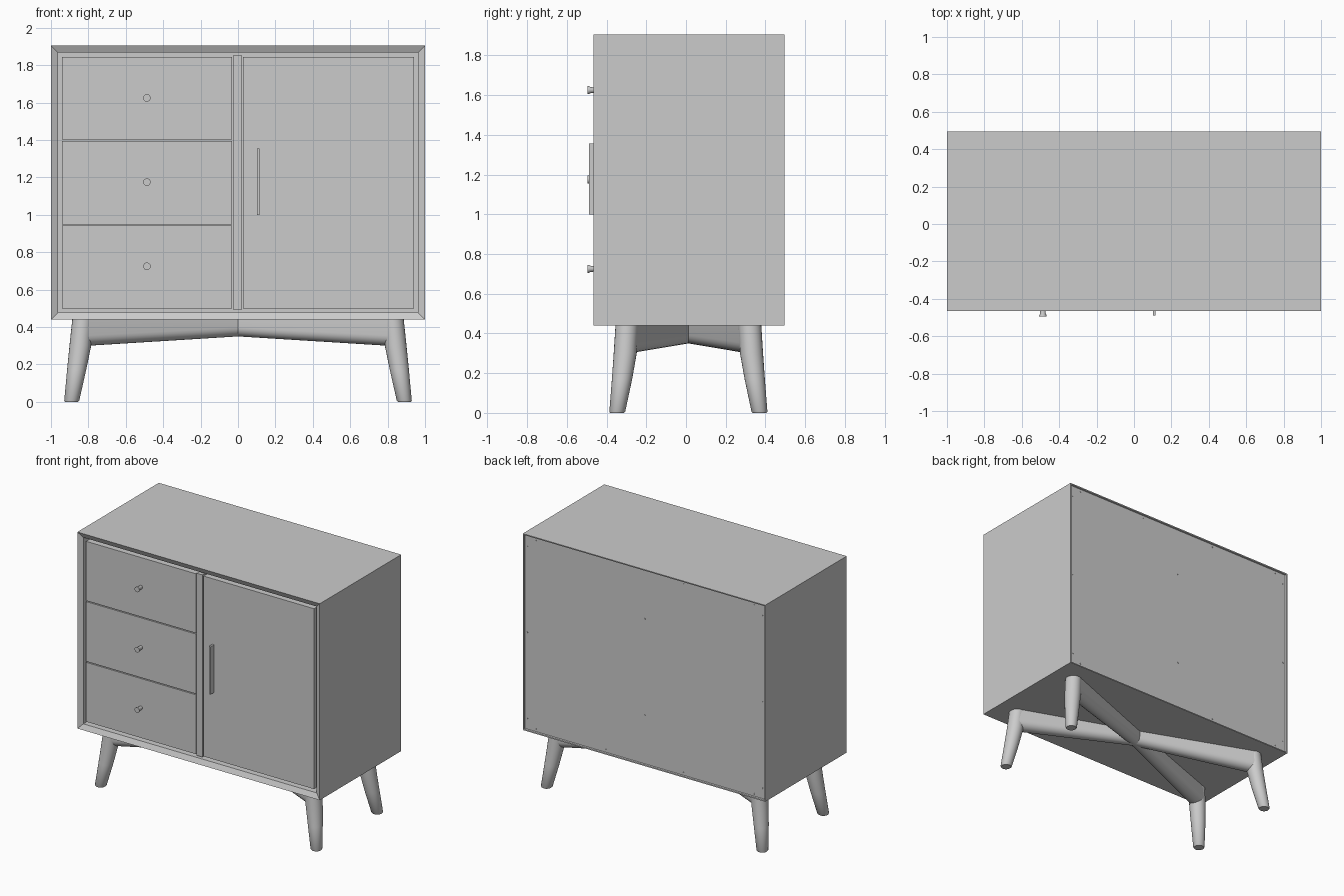
import bpy, bmesh, math
from mathutils import Vector

cube = bpy.data.objects.get("Cube")
if cube:
    bpy.data.objects.remove(cube, do_unlink=True)

grey = bpy.data.materials.new("plain_grey")
grey.use_nodes = True
COLOUR = (0.6, 0.6, 0.6, 1)
grey.diffuse_color = COLOUR
grey.node_tree.nodes["Principled BSDF"].inputs["Base Color"].default_value = COLOUR

FRONT, BACK = -0.465, 0.495      # carcass depth
BOTTOM, TOP = 0.44, 1.905        # carcass height
RIM = 0.053                      # width of the sloped front rim
FACE = FRONT + 0.018             # front plane of drawers and door
MID_Y = 0.012                    # centre of the leg frame


def finish(name, bm, smooth=False):
    bmesh.ops.recalc_face_normals(bm, faces=bm.faces)
    mesh = bpy.data.meshes.new(name)
    bm.to_mesh(mesh)
    bm.free()
    mesh.materials.append(grey)
    obj = bpy.data.objects.new(name, mesh)
    bpy.context.collection.objects.link(obj)
    if smooth:
        bpy.ops.object.select_all(action='DESELECT')
        obj.select_set(True)
        bpy.context.view_layer.objects.active = obj
        bpy.ops.object.shade_smooth_by_angle(angle=math.radians(40))
    return obj


def add_box(bm, x, y, z):
    verts = bmesh.ops.create_cube(bm, size=1)["verts"]
    for v in verts:
        v.co = Vector([(a + b) / 2 + c * (b - a) for c, (a, b) in zip(v.co, (x, y, z))])


def box(name, x, y, z):
    bm = bmesh.new()
    add_box(bm, x, y, z)
    return finish(name, bm)


def loft(bm, rings):
    """Skin a list of closed rings of points and cap both ends."""
    loops = [[bm.verts.new(p) for p in ring] for ring in rings]
    n = len(loops[0])
    for a, b in zip(loops, loops[1:]):
        for i in range(n):
            j = (i + 1) % n
            bm.faces.new((a[i], a[j], b[j], b[i]))
    bm.faces.new(loops[0])
    bm.faces.new(loops[-1])


def ring(centre, radius, axis, n=24):
    pts = []
    for i in range(n):
        t = math.tau * i / n
        u, w = radius * math.cos(t), radius * math.sin(t)
        pts.append(Vector(centre) + Vector((u, w, 0) if axis == 'Z' else (u, 0, w)))
    return pts


# Carcass: sloped rim and cavity at the front, shallow recess at the back
bm = bmesh.new()
add_box(bm, (-1, 1), (FRONT, BACK), (BOTTOM, TOP))
bm.normal_update()
front = min(bm.faces, key=lambda f: f.calc_center_median().y)
back = max(bm.faces, key=lambda f: f.calc_center_median().y)


def inset(face, width, push):
    bmesh.ops.inset_region(bm, faces=[face], thickness=width)
    for v in face.verts:
        v.co.y += push


inset(front, RIM, FACE - FRONT)
cavity = bmesh.ops.extrude_face_region(bm, geom=[front])
for v in [g for g in cavity["geom"] if isinstance(g, bmesh.types.BMVert)]:
    v.co.y += 0.08
bm.faces.remove(front)
inset(back, 0.012, -0.001)
inset(back, 0.004, -0.010)
finish("carcass", bm)

# Divider between drawers and door
LOW, HIGH = BOTTOM + RIM, TOP - RIM
box("divider", (-0.026, 0.021), (FACE - 0.002, FACE + 0.08), (LOW, HIGH))

# Drawers and their flared knobs
GAP = 0.007
step = (HIGH - LOW) / 3
for i, label in enumerate(("bottom", "middle", "top")):
    z0 = LOW + i * step
    box(label + "_drawer", (-1 + RIM + GAP, -0.026 - GAP), (FACE, FACE + 0.06),
        (z0 + GAP * (1 if i == 0 else 0.5), z0 + step - GAP * (1 if i == 2 else 0.5)))
    bm = bmesh.new()
    profile = [(FACE + 0.002, 0.013), (-0.478, 0.015), (-0.490, 0.020), (-0.495, 0.020)]
    loft(bm, [ring((-0.487, y, 0.725 + 0.45 * i), r, 'Y') for y, r in profile])
    finish(label + "_knob", bm, True)

# Door and its bar handle
box("door", (0.021 + GAP, 1 - RIM - GAP), (FACE, FACE + 0.06), (LOW + GAP, HIGH - GAP))
box("door_handle", (0.101, 0.116), (-0.488, FACE + 0.002), (1.0, 1.356))

# Splayed tapering legs: height, x, y, radius
LEG = [(0, 0.890, 0.359, 0.035), (0.006, 0.889, 0.358, 0.040), (0.17, 0.863, 0.334, 0.051),
       (0.30, 0.843, 0.318, 0.058), (0.442, 0.828, 0.309, 0.058)]
for sx, side in ((1, "left"), (-1, "right")):
    for sy, end in ((-1, "front"), (1, "back")):
        bm = bmesh.new()
        loft(bm, [ring((sx * x, MID_Y + sy * y, z), r, 'Z') for z, x, y, r in LEG])
        finish(f"{end}_{side}_leg", bm, True)

        # Round-bottomed brace arm from the leg to the middle
        bm = bmesh.new()
        outer = Vector((sx * 0.835, sy * 0.312, 0))
        across = Vector((-outer.y, outer.x, 0)).normalized()
        rings = []
        for t, low, half in ((0, 0.350, 0.048), (1, 0.298, 0.056)):
            centre = outer * t + Vector((0, MID_Y, 0))
            height = min(half, BOTTOM - low)
            pts = [centre + across * half * s + Vector((0, 0, BOTTOM + 0.002)) for s in (1, -1)]
            for k in range(13):
                a = math.pi * k / 12
                pts.append(centre - across * half * math.cos(a)
                           + Vector((0, 0, low + height * (1 - math.sin(a)))))
            rings.append(pts)
        loft(bm, rings)
        finish(f"{end}_{side}_brace", bm, True)

# Small screws in the back panel
MID_Z = (BOTTOM + TOP) / 2
spots = [(x, z) for z in (BOTTOM + 0.03, TOP - 0.03) for x in (-0.9, -0.32, 0.32, 0.9)]
spots += [(x, z) for x in (-0.97, 0.97) for z in (BOTTOM + 0.09, MID_Z, TOP - 0.09)]
spots += [(0, MID_Z - 0.36), (0, MID_Z + 0.36)]
bm = bmesh.new()
for x, z in spots:
    loft(bm, [ring((x, y, z), 0.005, 'Y', 8) for y in (BACK - 0.013, BACK - 0.008)])
finish("back_screws", bm)
